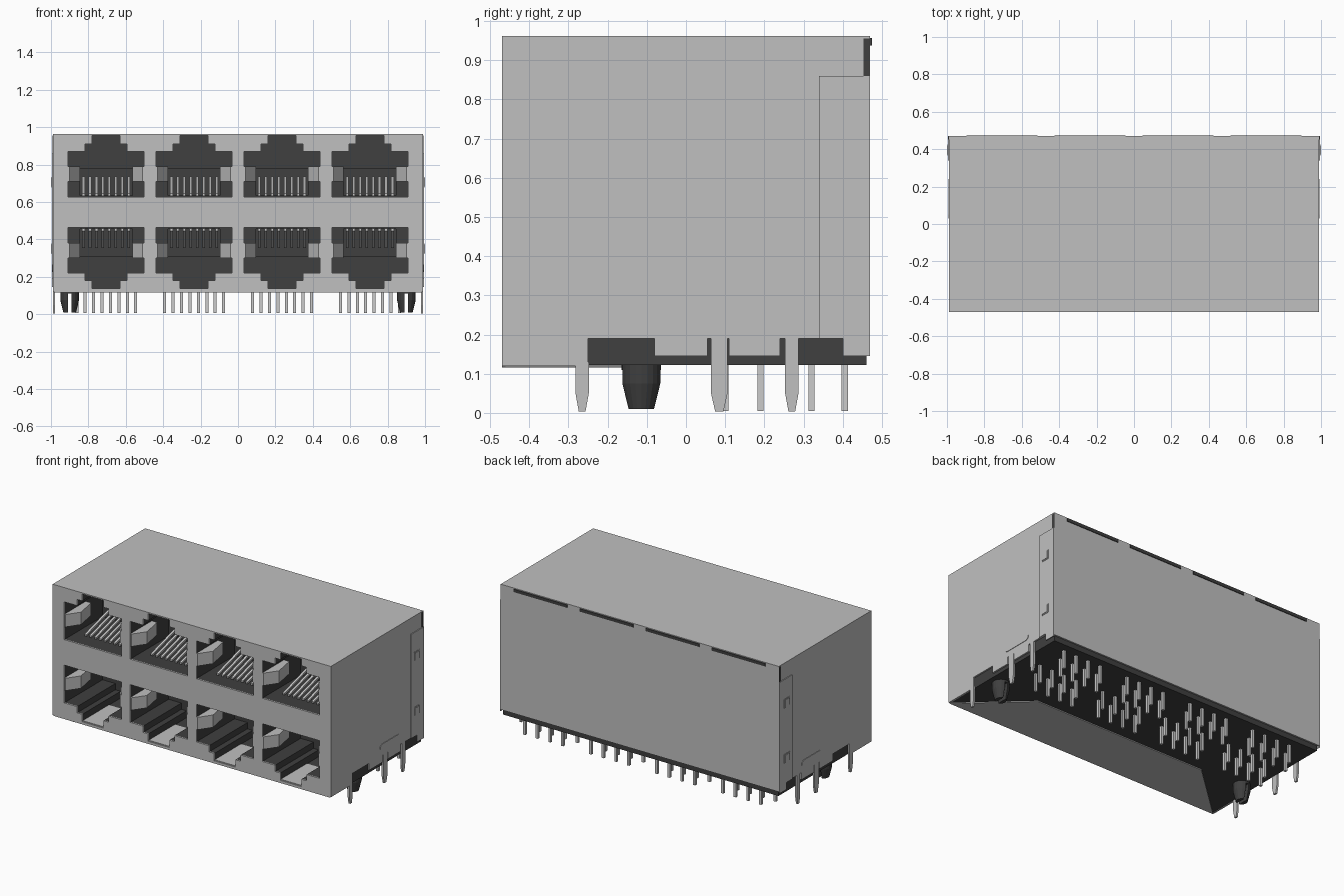
import bpy, bmesh

cube = bpy.data.objects.get("Cube")
if cube:
    bpy.data.objects.remove(cube)


def material(name, value):
    m = bpy.data.materials.new(name)
    m.use_nodes = True
    color = (value, value, value, 1)
    m.diffuse_color = color
    m.node_tree.nodes["Principled BSDF"].inputs["Base Color"].default_value = color
    return m


STEEL = material("light grey steel", 0.53)
PLASTIC = material("dark grey plastic", 0.05)
PIN = material("pale contact metal", 0.6)


def finish(name, bm, mat):
    bmesh.ops.recalc_face_normals(bm, faces=bm.faces)
    mesh = bpy.data.meshes.new(name)
    bm.to_mesh(mesh)
    bm.free()
    if mat:
        mesh.materials.append(mat)
    obj = bpy.data.objects.new(name, mesh)
    bpy.context.scene.collection.objects.link(obj)
    return obj


def prism(name, pts, axis, lo, hi, mat=None):
    """Extrude a 2D outline along x (yz outline), y (xz) or z (xy)."""
    place = {"x": lambda a, b, t: (t, a, b),
             "y": lambda a, b, t: (a, t, b),
             "z": lambda a, b, t: (a, b, t)}[axis]
    bm = bmesh.new()
    low = [bm.verts.new(place(a, b, lo)) for a, b in pts]
    high = [bm.verts.new(place(a, b, hi)) for a, b in pts]
    bm.faces.new(low)
    bm.faces.new(high)
    for i in range(len(pts)):
        j = (i + 1) % len(pts)
        bm.faces.new((low[i], low[j], high[j], high[i]))
    return finish(name, bm, mat)


def box(name, x, y, z, mat=None):
    pts = [(x[0], y[0]), (x[1], y[0]), (x[1], y[1]), (x[0], y[1])]
    return prism(name, pts, "z", z[0], z[1], mat)


def cut(obj, cutters):
    for c in cutters:
        c.hide_render = True
        mod = obj.modifiers.new("cut", "BOOLEAN")
        mod.operation = "DIFFERENCE"
        mod.solver = "EXACT"
        mod.object = c
    bpy.context.view_layer.update()
    dg = bpy.context.evaluated_depsgraph_get()
    mesh = bpy.data.meshes.new_from_object(obj.evaluated_get(dg))
    obj.modifiers.clear()
    obj.data = mesh


PORTS = [-0.705, -0.235, 0.235, 0.705]
MID = 0.545          # height about which the two port rows mirror
ROWS = [(1, "upper"), (-1, "lower")]

# Port openings and the deeper recess behind each
half = [(0.203, 0.082), (0.203, 0.325), (0.112, 0.325), (0.112, 0.365),
        (0.075, 0.365), (0.075, 0.412)]
outline = half + [(-x, z) for x, z in reversed(half)]
openings, recesses = [], []
for s, row in ROWS:
    for px in PORTS:
        pts = [(px + x, MID + s * z) for x, z in outline]
        openings.append(prism("opening_cutter", pts, "y", -0.6, -0.08))
        z = sorted((MID + s * 0.09, MID + s * 0.235))
        recesses.append(box("recess_cutter", (px - 0.14, px + 0.14), (-0.2, 0.05), z))

housing = box("housing", (-0.98, 0.98), (-0.462, 0.46), (0.136, 0.954), PLASTIC)
cut(housing, openings + recesses)
front = box("shield_front", (-0.99, 0.99), (-0.47, -0.462), (0.12, 0.96), STEEL)
cut(front, openings)
for c in openings + recesses:
    bpy.data.objects.remove(c)

# Shield plates and plastic base
box("shield_top", (-0.99, 0.99), (-0.47, 0.47), (0.954, 0.962), STEEL)
box("shield_back", (-0.99, 0.99), (0.46, 0.47), (0.155, 0.955), STEEL)
box("base", (-0.98, 0.98), (-0.462, 0.46), (0.122, 0.136), PLASTIC)
prism("shield_bottom", [(-0.985, -0.47), (0.985, -0.47), (0.61, -0.126),
                        (-0.61, -0.126)], "z", 0.116, 0.122, STEEL)

side = [(-0.47, 0.12), (-0.25, 0.12), (-0.25, 0.19), (-0.08, 0.19),
        (-0.08, 0.145), (0.055, 0.145), (0.055, 0.19), (0.11, 0.19),
        (0.11, 0.145), (0.24, 0.145), (0.24, 0.19), (0.46, 0.19),
        (0.46, 0.96), (-0.47, 0.96)]
wrap = [(0.34, 0.19), (0.4, 0.19), (0.4, 0.145), (0.47, 0.145),
        (0.47, 0.86), (0.34, 0.86)]


def tail(name, y, w, top, x0, x1):
    pts = [(y - w, top), (y - w, 0.05), (y - w / 2, 0.003),
           (y + w / 2, 0.003), (y + w, 0.05), (y + w, top)]
    prism(name, pts, "x", x0, x1, STEEL)


# Sides, mirrored left and right
for s, label in ((1, "left"), (-1, "right")):
    def xs(a, b):
        return sorted((s * a, s * b))
    prism(label + "_shield_side", side, "x", *xs(0.98, 0.99), STEEL)
    prism(label + "_back_flange", wrap, "x", *xs(0.99, 0.995), STEEL)
    box(label + "_corner_gap", xs(0.985, 0.992), (0.453, 0.468), (0.86, 0.955), PLASTIC)
    for z in (0.705, 0.35):
        box(label + "_latch_frame", xs(0.99, 0.997), (0.366, 0.424),
            (z - 0.029, z + 0.029), STEEL)
        box(label + "_latch", xs(0.99, 1.0), (0.372, 0.418),
            (z - 0.023, z + 0.023), STEEL)
    rib = [(0.05, 0.225), (0.22, 0.225), (0.24, 0.237), (0.24, 0.253),
           (0.22, 0.265), (0.05, 0.265), (0.03, 0.253), (0.03, 0.237)]
    prism(label + "_side_rib", rib, "x", *xs(0.985, 0.993), STEEL)
    for y, w, top in ((-0.265, 0.017, 0.13), (0.085, 0.021, 0.195), (0.27, 0.017, 0.195)):
        tail(label + "_ground_tail", y, w, top, *xs(0.978, 0.99))

    # Split locating peg
    bm = bmesh.new()
    rings = []
    for z, r in ((0.13, 0.05), (0.075, 0.05), (0.01, 0.034)):
        ring = bmesh.ops.create_circle(bm, segments=20, radius=r)["verts"]
        bmesh.ops.translate(bm, verts=ring, vec=(s * 0.9, -0.114, z))
        rings.append(ring)
    for a, b in zip(rings, rings[1:]):
        for i in range(20):
            j = (i + 1) % 20
            bm.faces.new((a[i], a[j], b[j], b[i]))
    bm.faces.new(rings[0])
    bm.faces.new(rings[-1])
    peg = finish(label + "_peg", bm, PLASTIC)
    slot = box("slot_cutter", (s * 0.9 - 0.01, s * 0.9 + 0.01), (-0.2, 0), (0, 0.11))
    cut(peg, [slot])
    bpy.data.objects.remove(slot)

for px in PORTS:
    # Dark slots along the top of the back, and floor plates in the lower notches
    box("back_slot", (px - 0.19, px + 0.19), (0.466, 0.474), (0.938, 0.957), PLASTIC)
    box("notch_floor", (px - 0.075, px + 0.075), (-0.465, -0.2), (0.13, 0.138), STEEL)

    # Solder pins in four staggered rows
    for r, y in enumerate((0.1, 0.19, 0.32, 0.405)):
        for i in range(4):
            x = px - 0.157 + 0.09 * i + 0.045 * (r % 2)
            box("solder_pin", (x - 0.008, x + 0.008), (y - 0.008, y + 0.008),
                (0.005, 0.13), PIN)

    for s, row in ROWS:
        # Eight sloping spring contacts
        wire = [(-0.37, 0.088), (-0.37, 0.1), (-0.05, 0.19), (0.04, 0.19),
                (0.04, 0.178), (-0.05, 0.178)]
        pts = [(y, MID + s * z) for y, z in wire]
        for i in range(8):
            x = px + (i - 3.5) * 0.0345
            prism(row + "_contact", pts, "x", x - 0.007, x + 0.007, PIN)
        # Bent shield springs at each side of the opening
        for m in (1, -1):
            spring = [(0.21, -0.469), (0.195, -0.469), (0.14, -0.39),
                      (0.165, -0.25), (0.21, -0.25)]
            pts = [(px + m * x, y) for x, y in spring]
            z = sorted((MID + s * 0.165, MID + s * 0.245))
            prism(row + "_shield_spring", pts, "z", z[0], z[1], STEEL)
